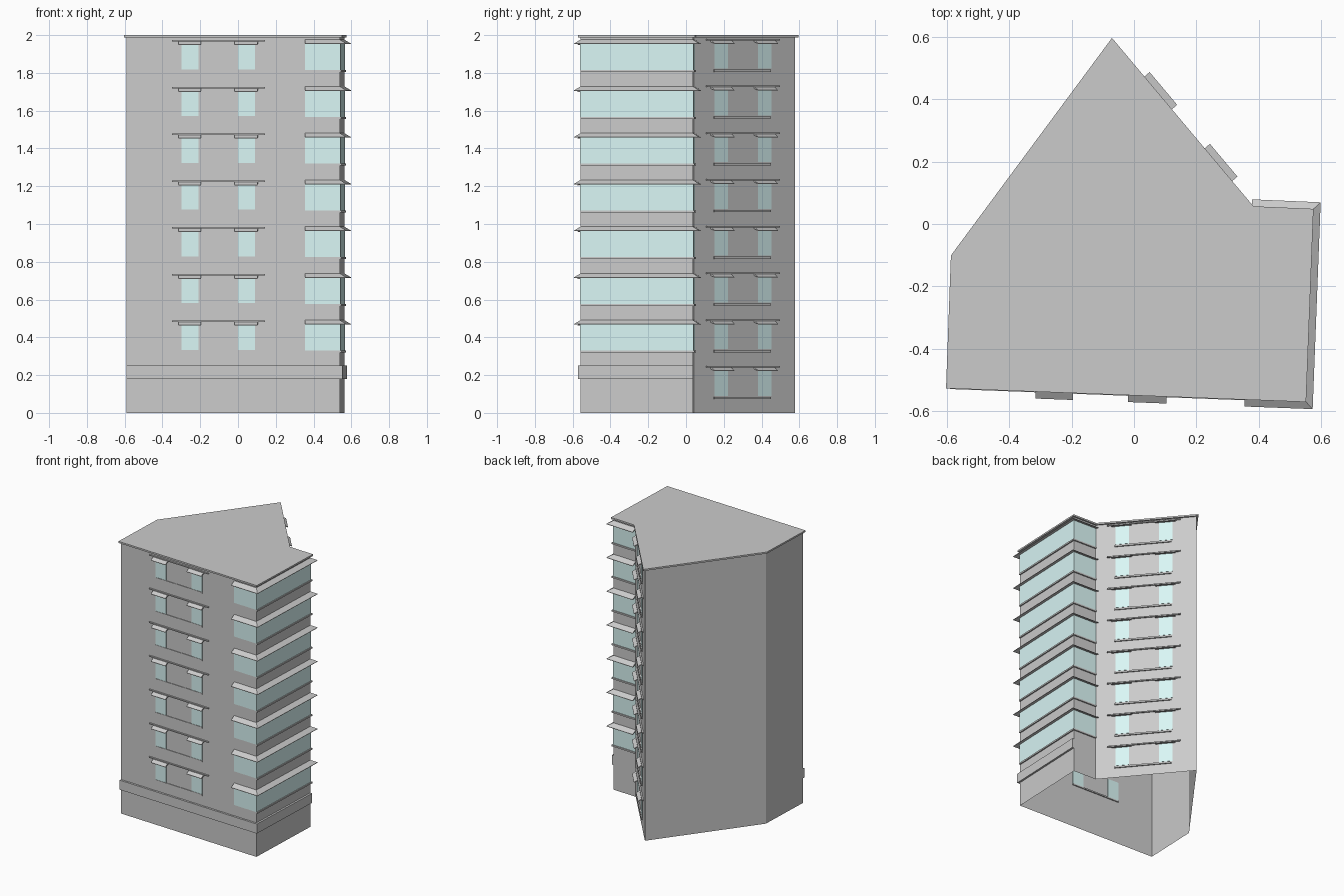
import bpy, bmesh
from mathutils import Vector

if "Cube" in bpy.data.objects:
    bpy.data.objects.remove(bpy.data.objects["Cube"])

FLOOR = 0.2475
# footprint of the walls, counter-clockwise from the front left corner
PLAN = [Vector(p) for p in ((-0.59, -0.515), (0.54, -0.558), (0.563, 0.037),
                            (0.377, 0.045), (-0.07, 0.577), (-0.575, -0.105))]
FL, SE, NE, NOTCH, APEX, WEST = PLAN

glass = bpy.data.materials.new("glass")
glass.diffuse_color = (0.70, 0.93, 0.92, 1)
glass.use_nodes = True
glass.node_tree.nodes["Principled BSDF"].inputs["Base Color"].default_value = glass.diffuse_color


def finish(bm, name, mat=None):
    me = bpy.data.meshes.new(name)
    bm.to_mesh(me)
    bm.free()
    ob = bpy.data.objects.new(name, me)
    bpy.context.collection.objects.link(ob)
    if mat:
        me.materials.append(mat)
    return ob


def outward(a, b):
    d = (b - a).normalized()
    return Vector((d.y, -d.x))


def offset(path, dist, closed=False):
    """Mitred offset of a path to its outer side."""
    out, n = [], len(path)
    for i, p in enumerate(path):
        ns = []
        if closed or i > 0:
            ns.append(outward(path[i - 1], p))
        if closed or i < n - 1:
            ns.append(outward(p, path[(i + 1) % n]))
        m = sum(ns, Vector((0, 0))).normalized()
        out.append(p + m * (dist / m.dot(ns[0])))
    return out


def sweep(bm, path, profile, z=0.0):
    """Solid strip: profile points are (distance from wall, height)."""
    rails = [[bm.verts.new((p.x, p.y, z + h)) for p in offset(path, d)]
             for d, h in profile]
    n, faces = len(rails), []
    for k in range(n):
        a, b = rails[k], rails[(k + 1) % n]
        for i in range(len(path) - 1):
            faces.append(bm.faces.new((a[i], a[i + 1], b[i + 1], b[i])))
    for end in (0, -1):
        faces.append(bm.faces.new([r[end] for r in rails]))
    bmesh.ops.recalc_face_normals(bm, faces=faces)


def rect(d0, d1, z0, z1):
    return [(d0, z0), (d1, z0), (d1, z1), (d0, z1)]


def repeated(name, paths, profile, first, count, mat=None):
    bm = bmesh.new()
    for f in range(count):
        for path in paths:
            sweep(bm, path, profile, first + f * FLOOR)
    return finish(bm, name, mat)


def front(x0, x1):
    return [FL.lerp(SE, (x - FL.x) / (SE.x - FL.x)) for x in (x0, x1)]


def back(y0, y1):
    return [NOTCH.lerp(APEX, (y - NOTCH.y) / (APEX.y - NOTCH.y)) for y in (y0, y1)]


# wall shell, open underneath
bm = bmesh.new()
low = [bm.verts.new((p.x, p.y, 0)) for p in PLAN]
high = [bm.verts.new((p.x, p.y, 1.99)) for p in PLAN]
for i in range(6):
    j = (i + 1) % 6
    bm.faces.new((low[i], low[j], high[j], high[i]))
finish(bm, "walls")

# roof slab with a slight overhang
bm = bmesh.new()
rim = offset(PLAN, 0.012, True)
bottom = bm.faces.new([bm.verts.new((p.x, p.y, 1.988)) for p in rim])
top = bmesh.ops.extrude_face_region(bm, geom=[bottom], use_keep_orig=True)
bmesh.ops.translate(bm, vec=(0, 0, 0.012),
                    verts=[g for g in top["geom"] if isinstance(g, bmesh.types.BMVert)])
bmesh.ops.recalc_face_normals(bm, faces=bm.faces)
finish(bm, "roof")

# base band along the front and right walls
bm = bmesh.new()
sweep(bm, [FL, SE, NE], rect(0, 0.014, 0.18, 0.25))
finish(bm, "base_band")

PANE = (-0.003, 0.003)
HOOD = [(0, -0.004), (0.034, -0.015), (0.034, -0.012), (0, 0.009)]

# wraparound corner glazing: front end, right side and the return wall
corner = [front(0.355, 0.5)[0], SE, NE, NOTCH]
repeated("corner_windows", [corner], rect(*PANE, 0.33, 0.482), 0, 7, glass)
repeated("corner_hoods", [corner], HOOD, 0.482, 7)
repeated("corner_sills", [[SE, NE, NOTCH]], rect(-0.005, 0.009, 0.319, 0.33), 0, 7)

# front windows
repeated("front_windows", [front(-0.30, -0.21), front(0.0, 0.09)],
         rect(*PANE, 0.333, 0.475), 0, 7, glass)
repeated("front_hoods", [front(-0.315, -0.195), front(-0.018, 0.105)], HOOD, 0.477, 7)
repeated("front_lintels", [front(-0.35, 0.143)], rect(0, 0.010, 0.481, 0.488), 0, 7)
repeated("front_sills", [front(-0.30, 0.09)], rect(-0.008, 0.004, 0.322, 0.332), 0, 7)

# back diagonal wall windows, one storey lower as well
repeated("back_windows", [back(0.15, 0.22), back(0.38, 0.45)],
         rect(*PANE, 0.09, 0.236), 0, 8, glass)
repeated("back_hoods", [back(0.13, 0.235), back(0.36, 0.465)], HOOD, 0.236, 8)
repeated("back_lintels", [back(0.105, 0.492)], rect(0, 0.010, 0.240, 0.248), 0, 8)
repeated("back_sills", [back(0.145, 0.445)], rect(-0.005, 0.009, 0.073, 0.085), 0, 8)
